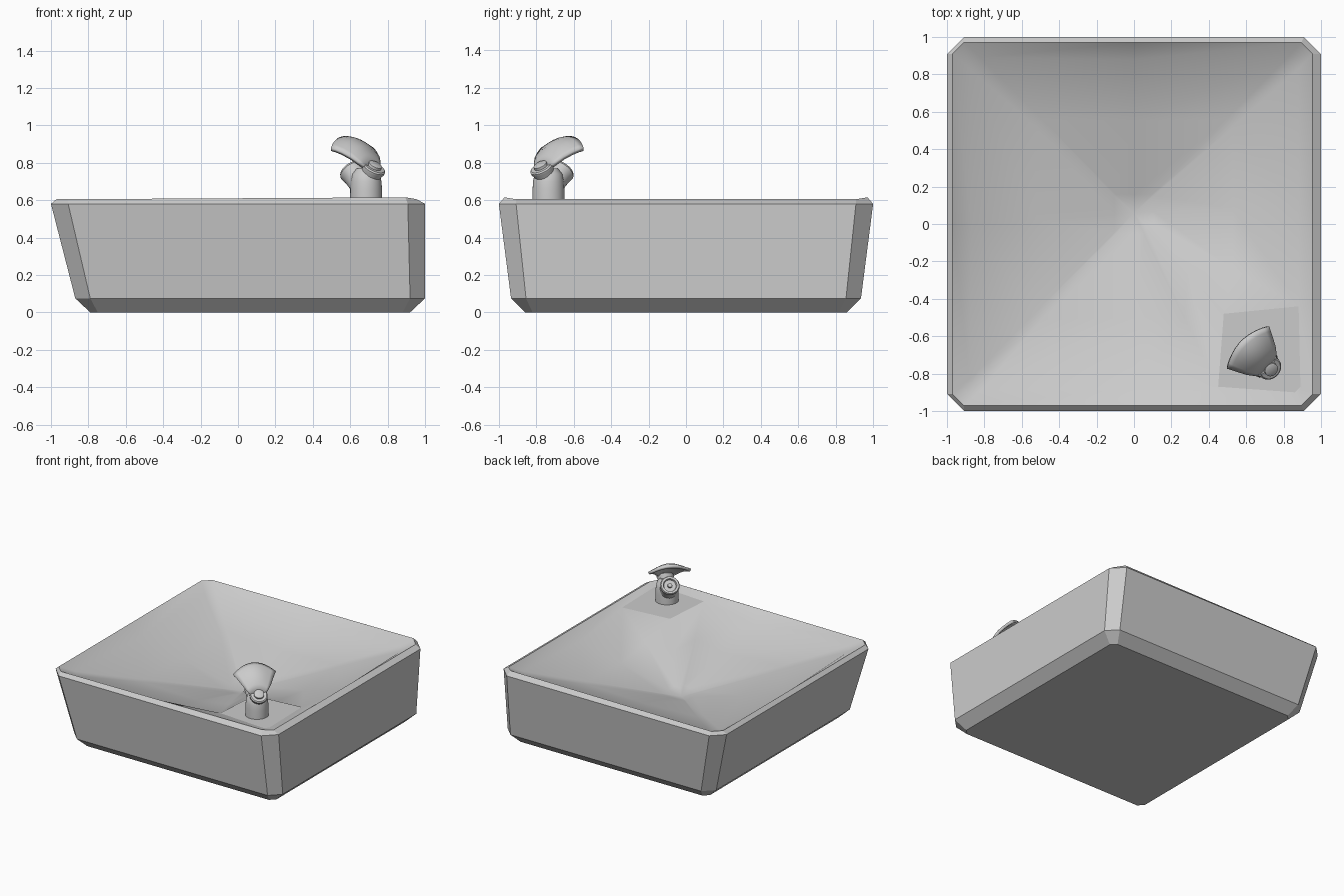
import bpy, math
from mathutils import Vector

if "Cube" in bpy.data.objects:
    bpy.data.objects.remove(bpy.data.objects["Cube"])


def make(name, verts, faces, angle=None):
    mesh = bpy.data.meshes.new(name)
    mesh.from_pydata(verts, [], faces)
    obj = bpy.data.objects.new(name, mesh)
    bpy.context.collection.objects.link(obj)
    if angle:
        bpy.ops.object.select_all(action='DESELECT')
        obj.select_set(True)
        bpy.context.view_layer.objects.active = obj
        bpy.ops.object.shade_smooth_by_angle(angle=math.radians(angle))
    return obj


def octagon(x0, x1, y, c, z):
    """Rectangle with cut corners, counter-clockwise from the right side."""
    return [(x1, -y + c, z), (x1, y - c, z), (x1 - c, y, z), (x0 + c, y, z),
            (x0, y - c, z), (x0, -y + c, z), (x0 + c, -y, z), (x1 - c, -y, z)]


def lathe(name, profile, origin, axis, n=32):
    """Revolve (radius, height) points around an axis, with closed ends."""
    rot = Vector((0, 0, 1)).rotation_difference(Vector(axis))
    verts = [Vector(origin) + rot @ Vector((r * math.cos(2 * math.pi * i / n),
                                            r * math.sin(2 * math.pi * i / n), h))
             for r, h in profile for i in range(n)]
    faces = [(j * n + i, j * n + (i + 1) % n, (j + 1) * n + (i + 1) % n, (j + 1) * n + i)
             for j in range(len(profile) - 1) for i in range(n)]
    faces += [tuple(reversed(range(n))), tuple(range(len(verts) - n, len(verts)))]
    return make(name, verts, faces, 35)


# Outer shell: stacked cut-corner sections, rim slightly raised at the right corners
rim = octagon(-0.97, 0.955, 0.97, 0.06, 0.605)
for k in (2, 7):
    rim[k] = (rim[k][0], rim[k][1], 0.615)
levels = [octagon(-0.79, 0.92, 0.86, 0.04, 0), octagon(-0.87, 1.0, 0.935, 0.08, 0.075),
          octagon(-1, 1, 1, 0.092, 0.58), rim]
verts = [p for lv in levels for p in lv]
faces = [(j * 8 + i, j * 8 + (i + 1) % 8, j * 8 + 8 + (i + 1) % 8, j * 8 + 8 + i)
         for j in range(3) for i in range(8)]
make("outer_shell", verts, faces + [tuple(reversed(range(8)))])

# Basin: sloped edge band, lowest mid-side, then rings falling to the drain point
ledge, low = 0.592, 0.525
lip = octagon(-0.88, 0.88, 0.89, 0.06, 0.56)
outer = [(0.955, -0.44, 0.605), (0.955, 0.1, 0.605), rim[1], rim[2], (0, 0.97, 0.61), rim[3],
         rim[4], (-0.97, 0, 0.605), rim[5], rim[6], (0, -0.97, 0.61),
         (0.45, -0.97, 0.612), rim[7], rim[0]]
inner = [(0.88, -0.44, ledge), (0.88, 0.1, low), lip[1], lip[2], (0, 0.88, low), lip[3],
         lip[4], (-0.87, 0, low), lip[5], lip[6], (0, -0.88, low),
         (0.45, -0.87, ledge), (0.86, -0.9, ledge), (0.89, -0.87, ledge)]
corner = (0.48, -0.48, ledge)
n = len(outer)
faces = [(i, (i + 1) % n, n + (i + 1) % n, n + i) for i in range(n)]
drain = Vector((0, 0.06, 0.295))
loop = [Vector(p) for p in inner[:12] + [corner]]
m = len(loop)
verts = outer + inner + [corner]
ids = list(range(n, n + 12)) + [2 * n]
for t in (0.6, 0.12):
    ring = list(range(len(verts), len(verts) + m))
    verts += [drain.lerp(p, t) for p in loop]
    faces += [(ids[i], ids[(i + 1) % m], ring[(i + 1) % m], ring[i]) for i in range(m)]
    ids = ring
verts.append(drain)
faces += [(ids[i], ids[(i + 1) % m], len(verts) - 1) for i in range(m)]
make("basin", verts, faces, 50)

# Flat corner ledge that carries the tap
make("tap_ledge", [inner[0], corner, inner[11], inner[12], inner[13]], [(0, 1, 2, 3, 4)])

# Tap: trunk, forward nozzle and rear push button
lathe("tap_trunk", [(0.086, 0), (0.085, 0.07), (0.082, 0.11), (0.074, 0.15), (0.05, 0.18)],
      (0.685, -0.735, 0.59), (0, 0, 1))
lathe("tap_nozzle", [(0.07, 0), (0.064, 0.05), (0.066, 0.09), (0.072, 0.125), (0.066, 0.137),
                     (0.05, 0.137), (0.045, 0.12), (0.018, 0.12), (0.016, 0.135)],
      (0.672, -0.727, 0.668), (-0.5, 0.5, 0.707))
lathe("tap_button", [(0.062, 0), (0.055, 0.07), (0.066, 0.095), (0.066, 0.107), (0.058, 0.114),
                     (0.038, 0.114), (0.037, 0.128), (0.03, 0.132)],
      (0.684, -0.729, 0.685), (0.4, -0.4, 0.82))

# Mouth guard: flaring arched shield above the nozzle
stations = [(0.0, 0.79, 0.06, 0.01), (0.035, 0.845, 0.085, 0.04), (0.075, 0.893, 0.108, 0.062),
            (0.13, 0.926, 0.132, 0.068), (0.172, 0.939, 0.148, 0.066), (0.205, 0.943, 0.16, 0.062)]
m = 13
verts = []
for k, (s, z, half, sag) in enumerate(stations):
    for i in range(m):
        v = -1 + 2 * i / (m - 1)
        along = s - 0.01 * k * v * v
        verts.append((0.72 + 0.707 * (half * v - along),
                      -0.77 + 0.707 * (half * v + along), z - sag * v * v))
faces = [(k * m + i, k * m + i + 1, (k + 1) * m + i + 1, (k + 1) * m + i)
         for k in range(len(stations) - 1) for i in range(m - 1)]
guard = make("mouth_guard", verts, faces, 40)
solid = guard.modifiers.new("thickness", 'SOLIDIFY')
solid.thickness = 0.022
solid.offset = -1
